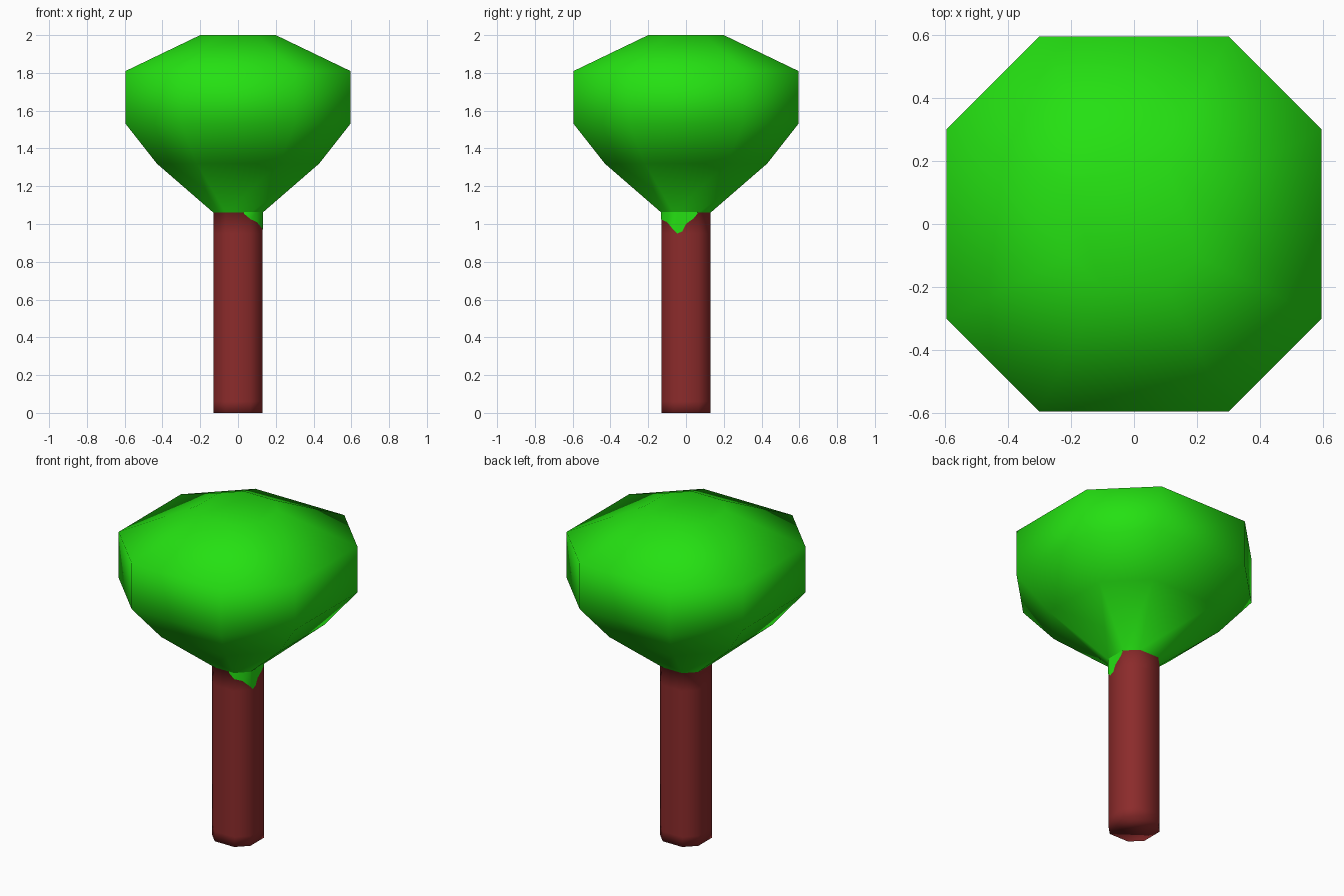
import bpy
import bmesh

if "Cube" in bpy.data.objects:
    bpy.data.objects.remove(bpy.data.objects["Cube"])


def material(name, colour):
    m = bpy.data.materials.new(name)
    m.diffuse_color = (*colour, 1)
    m.use_nodes = True
    m.node_tree.nodes["Principled BSDF"].inputs["Base Color"].default_value = m.diffuse_color
    return m


leaf = material("leaf green", (0.018, 0.75, 0.006))
bark = material("bark brown", (0.26, 0.024, 0.024))


def octagon(r):
    """Chamfered square: flats are half as wide as the whole."""
    h = r * 0.505
    return [(h, -r), (r, -h), (r, h), (h, r), (-h, r), (-r, h), (-r, -h), (-h, -r)]


def finish(bm, name, mats):
    for f in bm.faces:
        f.smooth = True
    me = bpy.data.meshes.new(name)
    bm.to_mesh(me)
    bm.free()
    for m in mats:
        me.materials.append(m)
    ob = bpy.data.objects.new(name, me)
    bpy.context.collection.objects.link(ob)
    return ob


# Tree: trunk and crown as one smooth octagonal loft (radius, height)
profile = [(0.13, 0), (0.13, 0.06), (0.13, 0.95), (0.13, 1.06), (0.43, 1.32),
           (0.595, 1.53), (0.595, 1.81), (0.2, 2.0)]
bm = bmesh.new()
rings = [[bm.verts.new((x, y, z)) for x, y in octagon(r)] for r, z in profile]
for a, b in zip(rings, rings[1:]):
    for i in range(8):
        j = (i + 1) % 8
        bm.faces.new((a[i], a[j], b[j], b[i]))
bm.faces.new(rings[0][::-1])
bm.faces.new(rings[-1])
for f in bm.faces:
    f.material_index = 0 if f.calc_center_median().z > 1.06 else 1
finish(bm, "tree_trunk_and_crown", [leaf, bark])

# Ragged leaf edge hanging over the front right of the trunk (x, y, lower z)
edge = [(0.03, -0.13, 1.055), (0.066, -0.13, 1.025), (0.098, -0.098, 1.01),
        (0.13, -0.066, 0.97), (0.13, -0.045, 0.95), (0.13, -0.02, 0.96),
        (0.13, 0.0, 1.0), (0.13, 0.04, 1.03), (0.13, 0.06, 1.055)]
bm = bmesh.new()
k = 1.02
low = [bm.verts.new((x * k, y * k, z)) for x, y, z in edge]
top = [bm.verts.new((x * k, y * k, 1.064)) for x, y, z in edge]
for i in range(len(edge) - 1):
    bm.faces.new((low[i], low[i + 1], top[i + 1], top[i]))
finish(bm, "hanging_leaf_edge", [leaf])
